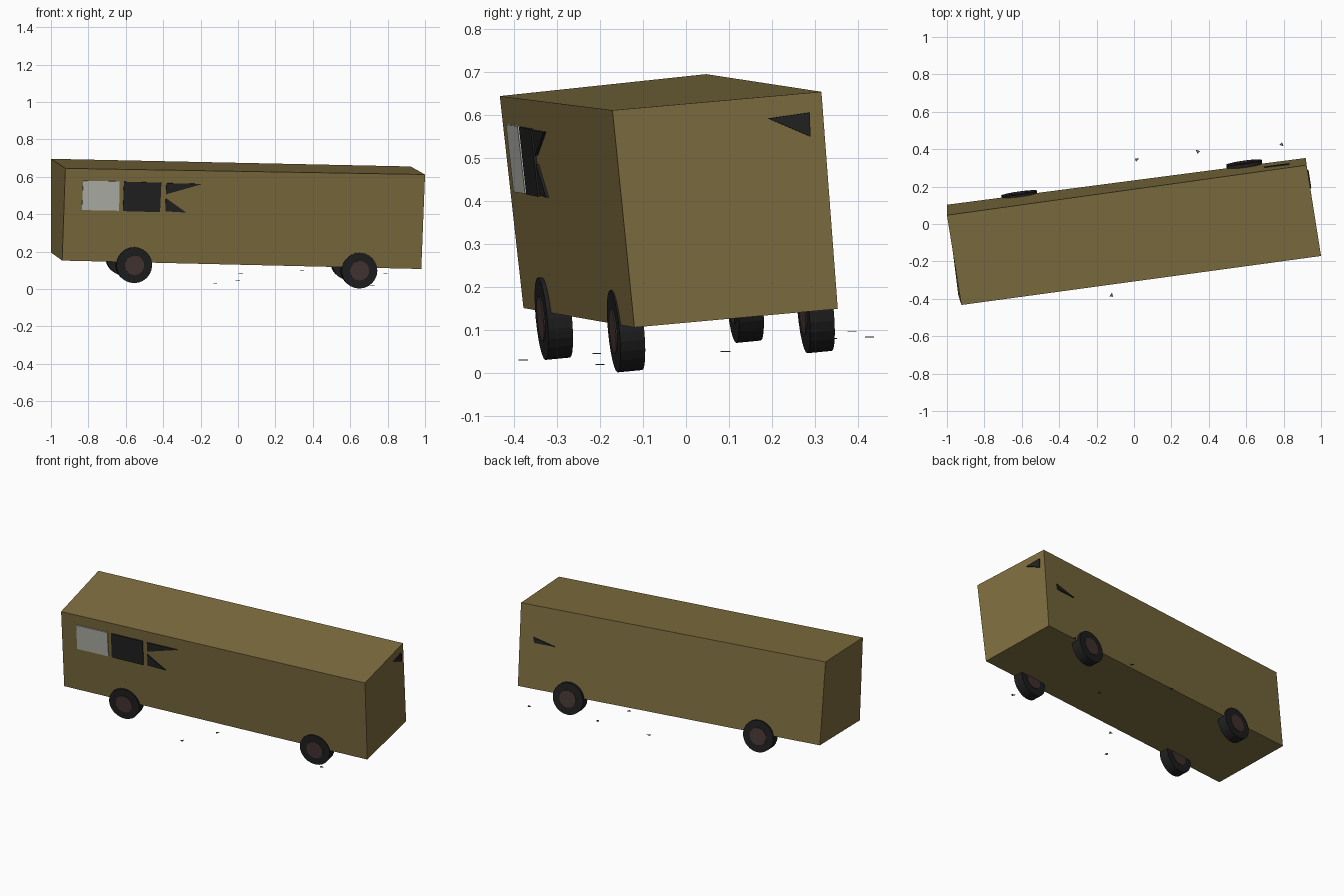
import bpy, bmesh, random
from mathutils import Vector, Matrix

cube = bpy.data.objects.get("Cube")
if cube:
    bpy.data.objects.remove(cube, do_unlink=True)


def material(name, r, g, b):
    m = bpy.data.materials.new(name)
    m.use_nodes = True
    m.diffuse_color = (r, g, b, 1)
    m.node_tree.nodes["Principled BSDF"].inputs["Base Color"].default_value = (r, g, b, 1)
    return m


OLIVE = material("olive paint", 0.21, 0.155, 0.05)
BLACK = material("dark opening", 0.016, 0.016, 0.016)
GLASS = material("pale glass", 0.46, 0.47, 0.42)
RUBBER = material("black rubber", 0.014, 0.014, 0.015)
HUB = material("rusty hub", 0.06, 0.037, 0.034)
SHARD = material("grey shard", 0.12, 0.12, 0.14)


def finish(name, bm, mat):
    bmesh.ops.recalc_face_normals(bm, faces=bm.faces)
    me = bpy.data.meshes.new(name)
    bm.to_mesh(me)
    bm.free()
    me.materials.append(mat)
    ob = bpy.data.objects.new(name, me)
    bpy.context.collection.objects.link(ob)
    return ob


def prism(name, lower, upper, mat):
    """Solid between two matching loops of points."""
    bm = bmesh.new()
    a = [bm.verts.new(p) for p in lower]
    b = [bm.verts.new(p) for p in upper]
    bm.faces.new(a)
    bm.faces.new(b)
    n = len(a)
    for i in range(n):
        j = (i + 1) % n
        bm.faces.new((a[i], a[j], b[j], b[i]))
    return finish(name, bm, mat)


# Leaning, slightly warped body: front-left, front-right, back-right, back-left
bottom = [Vector(p) for p in ((-0.94, -0.378, 0.152), (0.98, -0.12, 0.107),
                              (0.918, 0.353, 0.15), (-1.0, 0.103, 0.195))]
top = [Vector(p) for p in ((-0.923, -0.433, 0.645), (1.0, -0.171, 0.612),
                           (0.923, 0.315, 0.655), (-1.0, 0.047, 0.696))]
prism("bus_body", bottom, top, OLIVE)


# Thin window plates, placed by fractions across and down a wall
def window(name, wall, points, mat):
    i, j = wall, (wall + 1) % 4
    normal = (top[j] - top[i]).cross(top[i] - bottom[i]).normalized()
    flat = [top[i].lerp(top[j], u).lerp(bottom[i].lerp(bottom[j], u), v) for u, v in points]
    prism(name, [p - normal * 0.002 for p in flat], [p + normal * 0.006 for p in flat], mat)


window("glass_pane", 0, ((0.05, 0.13), (0.152, 0.13), (0.153, 0.447), (0.05, 0.447)), GLASS)
window("open_window", 0, ((0.164, 0.133), (0.268, 0.136), (0.267, 0.453), (0.164, 0.45)), BLACK)
window("broken_upper", 0, ((0.282, 0.14), (0.382, 0.142), (0.282, 0.26)), BLACK)
window("broken_lower", 0, ((0.282, 0.3), (0.34, 0.452), (0.282, 0.443)), BLACK)
window("end_broken", 1, ((0.735, 0.1), (0.935, 0.09), (0.93, 0.2)), BLACK)
window("rear_broken", 2, ((0.046, 0.38), (0.117, 0.445), (0.049, 0.445)), BLACK)


# Wheels: tyre with a hub showing on both sides
axle = Vector((-0.068, 0.481, 0.046)).normalized()


def cylinder(name, centre, radius, depth, mat):
    bm = bmesh.new()
    turn = axle.to_track_quat('Z', 'Y').to_matrix().to_4x4()
    bmesh.ops.create_cone(bm, cap_ends=True, segments=24, radius1=radius, radius2=radius,
                          depth=depth, matrix=Matrix.Translation(centre) @ turn)
    return finish(name, bm, mat)


wheels = {"front_right": ((-0.554, -0.336, 0.127), 1), "front_left": ((0.65, -0.168, 0.098), 1),
          "back_left": ((0.588, 0.33, 0.148), -1), "back_right": ((-0.615, 0.165, 0.172), -1)}
for name, (outer, inward) in wheels.items():
    centre = Vector(outer) + axle * inward * 0.029
    cylinder(name + "_tyre", centre, 0.096, 0.058, RUBBER)
    cylinder(name + "_hub", centre, 0.052, 0.064, HUB)

# Small flat shards scattered near the ground
random.seed(4)
spots = ((-0.12, -0.38, 0.03), (0.0, -0.205, 0.045), (0.716, -0.198, 0.02), (0.33, 0.093, 0.05),
         (0.015, 0.345, 0.08), (0.34, 0.388, 0.097), (0.79, 0.425, 0.084))
for k, spot in enumerate(spots):
    turn = Matrix.Rotation(random.uniform(0, 6), 3, 'Z')
    loop = [Vector(spot) + turn @ Vector(p) for p in ((0.013, 0, 0), (-0.008, 0.01, 0), (-0.008, -0.01, 0))]
    prism("shard_%d" % k, loop, [p + Vector((0, 0, 0.002)) for p in loop], SHARD)
